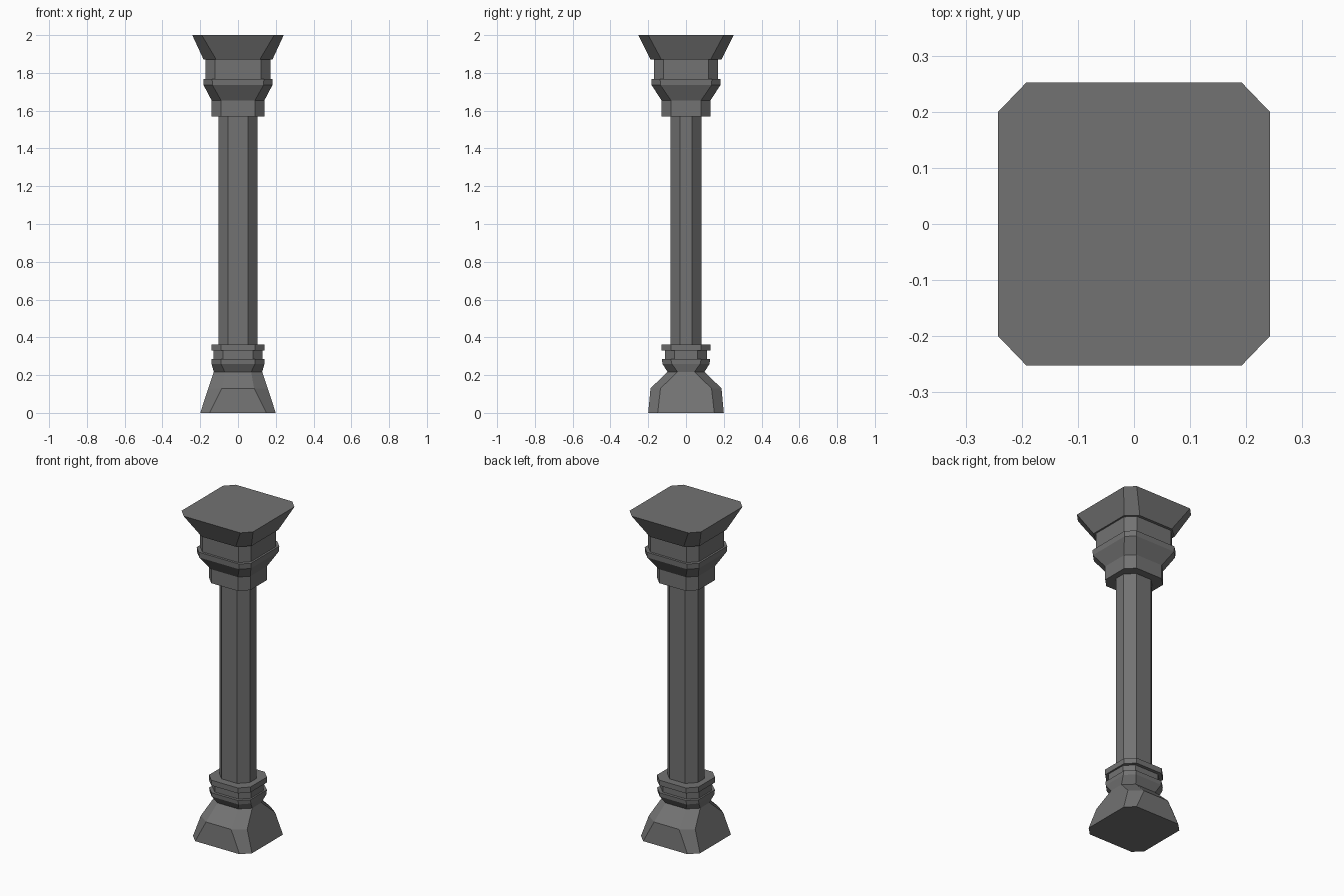
import bpy, bmesh

stone = bpy.data.materials.new("dark_grey_stone")
stone.diffuse_color = (0.17, 0.17, 0.17, 1)


def loft(name, sections):
    """Stack chamfered rectangles: (z, half x, half y, flat half x, flat half y)."""
    bm = bmesh.new()
    rings = []
    for z, hx, hy, cx, cy in sections:
        pts = [(hx, -cy), (hx, cy), (cx, hy), (-cx, hy),
               (-hx, cy), (-hx, -cy), (-cx, -hy), (cx, -hy)]
        rings.append([bm.verts.new((x, y, z)) for x, y in pts])
    for a, b in zip(rings, rings[1:]):
        for i in range(8):
            j = (i + 1) % 8
            bm.faces.new((a[i], a[j], b[j], b[i]))
    bm.faces.new(rings[0][::-1])
    bm.faces.new(rings[-1])
    bmesh.ops.recalc_face_normals(bm, faces=bm.faces)
    mesh = bpy.data.meshes.new(name)
    bm.to_mesh(mesh)
    bm.free()
    mesh.materials.append(stone)
    obj = bpy.data.objects.new(name, mesh)
    bpy.context.collection.objects.link(obj)
    return obj


# Flared foot and the mouldings above it
loft("base", [
    (0.0, 0.20, 0.20, 0.15, 0.15),
    (0.13, 0.157, 0.188, 0.085, 0.135),
    (0.217, 0.128, 0.098, 0.07, 0.045),
    (0.26, 0.14, 0.125, 0.09, 0.075),
    (0.285, 0.14, 0.127, 0.09, 0.08),
    (0.285, 0.13, 0.11, 0.08, 0.062),
    (0.33, 0.13, 0.11, 0.08, 0.062),
    (0.33, 0.14, 0.13, 0.09, 0.08),
    (0.363, 0.14, 0.13, 0.09, 0.08),
])

# Eight-sided shaft
loft("shaft", [
    (0.35, 0.103, 0.083, 0.053, 0.033),
    (1.58, 0.103, 0.083, 0.053, 0.033),
])

# Collar, flare, band and block under the slab
loft("capital", [
    (1.57, 0.14, 0.13, 0.09, 0.08),
    (1.655, 0.14, 0.13, 0.09, 0.08),
    (1.735, 0.182, 0.182, 0.135, 0.135),
    (1.768, 0.184, 0.184, 0.137, 0.137),
    (1.768, 0.172, 0.17, 0.122, 0.12),
    (1.875, 0.172, 0.17, 0.122, 0.12),
])

# Flared top slab
loft("top_slab", [
    (1.87, 0.182, 0.187, 0.115, 0.13),
    (2.0, 0.242, 0.252, 0.192, 0.20),
])
